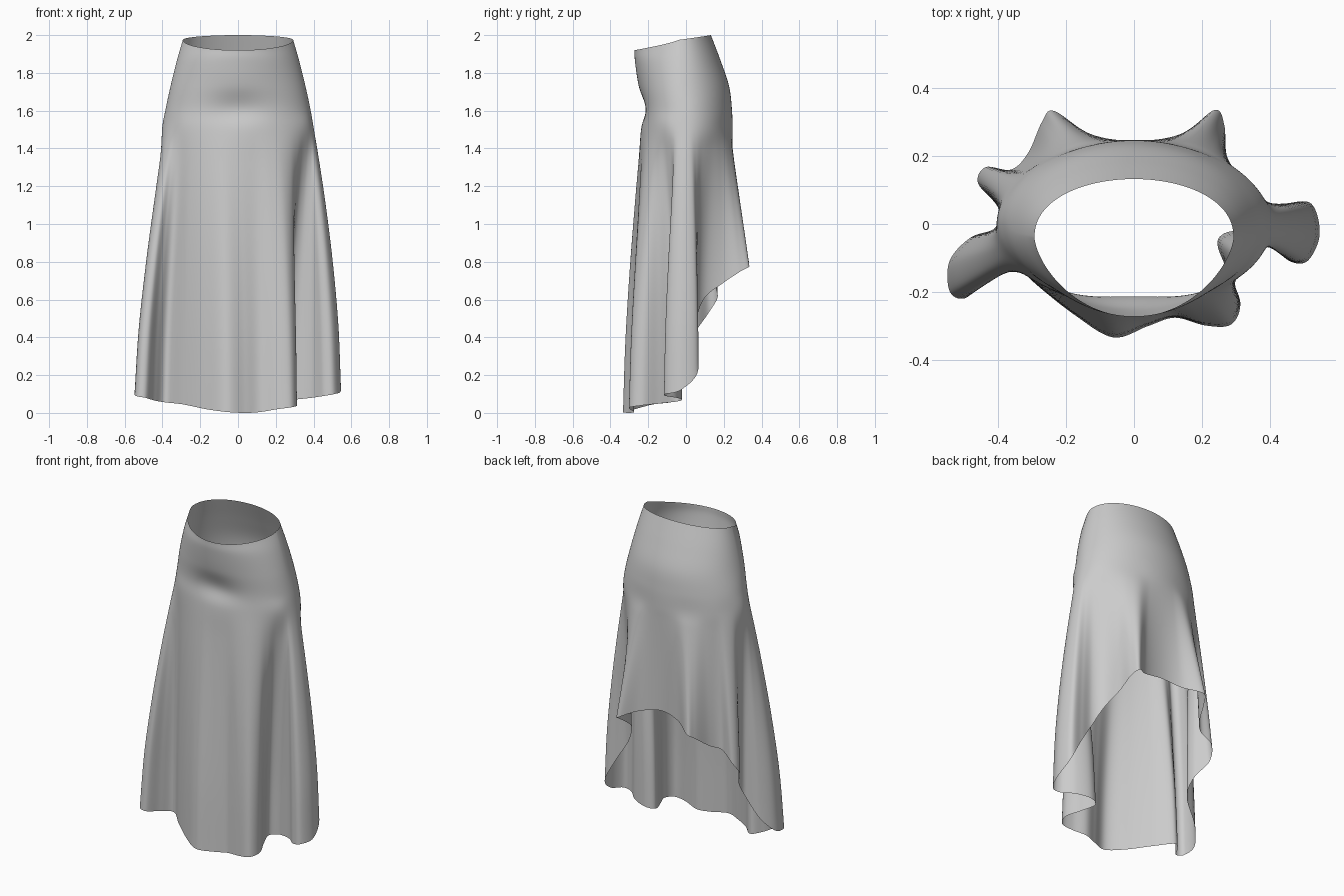
import bpy, bmesh, math
from mathutils import Vector

# Hem loop, counter-clockwise from the front: x, y, z
HEM = [
    (-0.06, -0.333, 0.005), (0.04, -0.30, 0.0), (0.12, -0.275, 0.005),
    (0.21, -0.298, 0.02), (0.285, -0.295, 0.03), (0.312, -0.23, 0.04),
    (0.275, -0.14, 0.05), (0.245, -0.05, 0.06), (0.30, -0.02, 0.07),
    (0.39, -0.05, 0.08), (0.455, -0.108, 0.09), (0.51, -0.108, 0.10),
    (0.545, -0.03, 0.12), (0.52, 0.06, 0.21), (0.44, 0.06, 0.36),
    (0.36, 0.055, 0.49), (0.305, 0.10, 0.61), (0.272, 0.20, 0.69),
    (0.265, 0.29, 0.75), (0.237, 0.335, 0.78), (0.14, 0.265, 0.82),
    (0.0, 0.243, 0.85), (-0.13, 0.265, 0.83), (-0.235, 0.332, 0.80),
    (-0.27, 0.30, 0.77), (-0.31, 0.21, 0.70), (-0.36, 0.16, 0.67),
    (-0.435, 0.167, 0.61), (-0.458, 0.12, 0.53), (-0.40, 0.05, 0.43),
    (-0.40, -0.01, 0.33), (-0.48, -0.04, 0.20), (-0.542, -0.11, 0.11),
    (-0.54, -0.20, 0.09), (-0.49, -0.215, 0.08), (-0.44, -0.14, 0.065),
    (-0.38, -0.09, 0.055), (-0.29, -0.175, 0.045), (-0.17, -0.27, 0.02),
]
# Fitted upper rings: z, half width, front y, back y, widest y,
# front roundness, back roundness
RINGS = [
    (1.975, 0.292, -0.272, 0.132, -0.04, 1.3, 0.9),
    (1.86, 0.325, -0.27, 0.185, -0.03, 1.2, 0.95),
    (1.73, 0.357, -0.25, 0.228, -0.02, 1.05, 1.0),
    (1.61, 0.383, -0.235, 0.243, 0.0, 0.95, 1.05),
    (1.50, 0.402, -0.238, 0.247, 0.0, 0.95, 1.05),
]
DENT = 0.022          # belly crease, centre front only
SUB, ROWS = 8, 7


def spline(a, b, c, d, t):
    """Smooth curve from b to c."""
    return 0.5 * (2 * b + (c - a) * t + (2 * a - 5 * b + 4 * c - d) * t * t
                  + (3 * b - a - 3 * c + d) * t ** 3)


def ring_point(ring, ang):
    z, rx, front, back, mid, kf, kb = ring
    c, s = math.cos(ang), math.sin(ang)
    if s > 0:
        y = mid + (back - mid) * s ** kb
    else:
        y = mid + (front - mid) * (-s) ** kf
    return Vector((rx * c, y, z))


# Smooth the hem loop
pts = [Vector(p) for p in HEM]
n = len(pts)
hem = [spline(pts[i - 1], pts[i], pts[(i + 1) % n], pts[(i + 2) % n], k / SUB)
       for i in range(n) for k in range(SUB)]
N = len(hem)

# Hip angle for every column: unwrapped plan angle, smoothed along the hem
ang = []
for p in hem:
    a = math.atan2(p.y / 0.24, p.x / 0.40)
    while ang and a < ang[-1] - math.pi:
        a += 2 * math.pi
    ang.append(a)
W = 9
for _ in range(10):
    ext = [a - 2 * math.pi for a in ang[-W:]] + ang + [a + 2 * math.pi for a in ang[:W]]
    ang = [sum(ext[i:i + 2 * W + 1]) / (2 * W + 1) for i in range(N)]

# Each column runs waist -> hip -> hem
columns = []
for p, a in zip(hem, ang):
    chain = [ring_point(r, a) for r in RINGS]
    s = math.sin(a)
    chain[0].z += 0.025 * s if s > 0 else 0.055 * s
    if s < 0:
        chain[3].y += DENT * math.exp(-(chain[3].x / 0.15) ** 2)
    hip = chain[-1]
    power = 1.5 - 0.6 * p.z + max(0, p.x - 0.3)
    for t in (0.12, 0.28, 0.5, 0.75, 1.0):
        f = 1 - (1 - t) ** power
        q = hip.lerp(p, f)
        q.z = hip.z + (p.z - hip.z) * t
        chain.append(q)
    ext = [2 * chain[0] - chain[1]] + chain + [2 * chain[-1] - chain[-2]]
    col = [spline(*ext[i:i + 4], k / ROWS)
           for i in range(len(chain) - 1) for k in range(ROWS)]
    columns.append(col + [chain[-1]])

# Skin the columns into one open cloth surface
bm = bmesh.new()
grid = [[bm.verts.new(v) for v in col] for col in columns]
for i in range(N):
    a, b = grid[i], grid[(i + 1) % N]
    for j in range(len(a) - 1):
        bm.faces.new((a[j], a[j + 1], b[j + 1], b[j]))
for f in bm.faces:
    f.smooth = True
mesh = bpy.data.meshes.new("skirt")
bm.to_mesh(mesh)
bm.free()
skirt = bpy.data.objects.new("skirt", mesh)
bpy.context.collection.objects.link(skirt)
